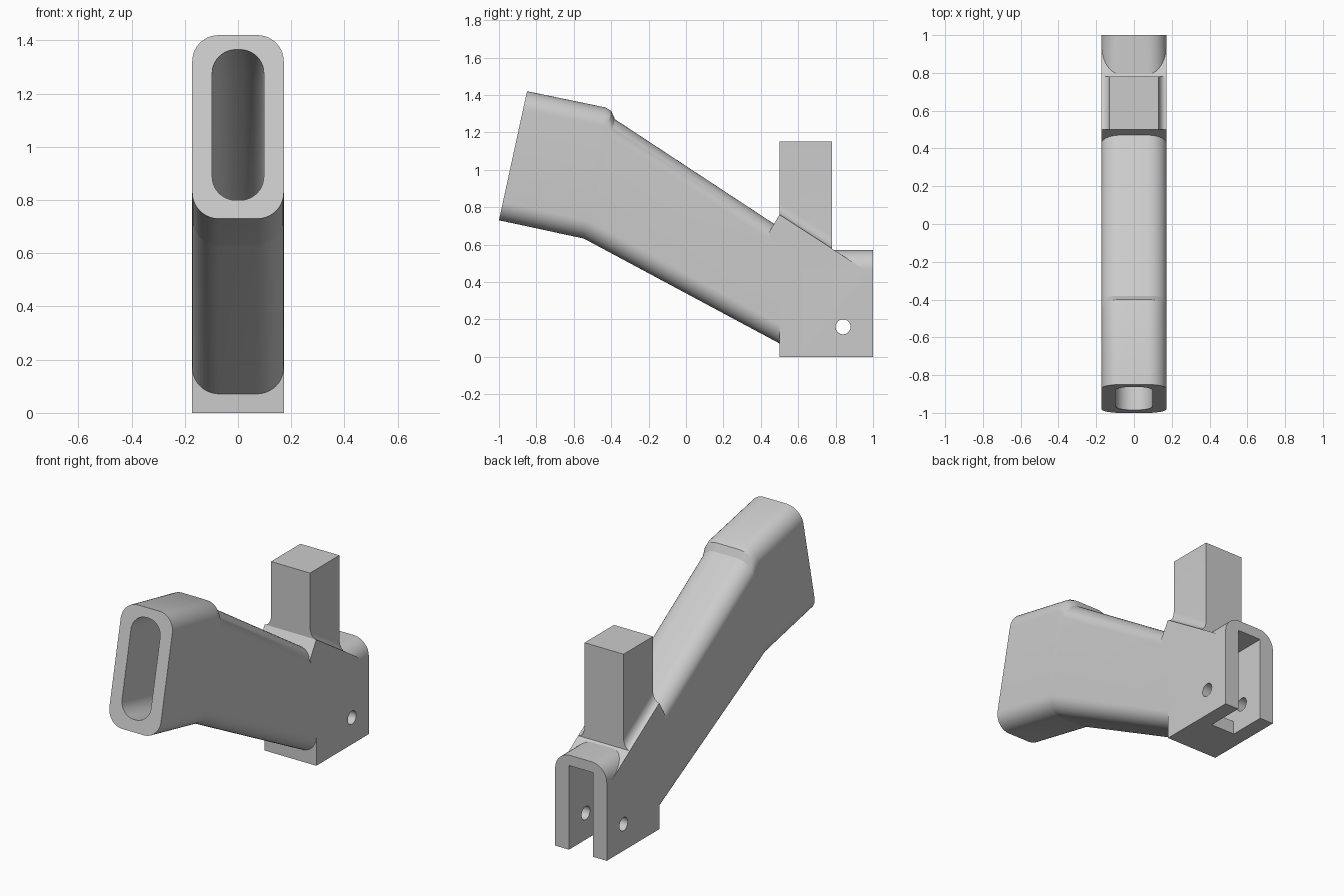
import bpy, bmesh, math
from mathutils import Vector

if "Cube" in bpy.data.objects:
    bpy.data.objects.remove(bpy.data.objects["Cube"])

HALF = 0.172   # half width of the body

grey = bpy.data.materials.new("plain_grey")
grey.use_nodes = True
grey.diffuse_color = (0.6, 0.6, 0.6, 1)
grey.node_tree.nodes["Principled BSDF"].inputs["Base Color"].default_value = grey.diffuse_color


def loft(name, rings):
    """Closed solid through rings with equal point counts."""
    bm = bmesh.new()
    loops = [[bm.verts.new(p) for p in ring] for ring in rings]
    n = len(loops[0])
    for a, b in zip(loops, loops[1:]):
        for i in range(n):
            j = (i + 1) % n
            bm.faces.new((a[i], a[j], b[j], b[i]))
    bm.faces.new(loops[0][::-1])
    bm.faces.new(loops[-1])
    bmesh.ops.recalc_face_normals(bm, faces=bm.faces)
    mesh = bpy.data.meshes.new(name)
    bm.to_mesh(mesh)
    bm.free()
    mesh.materials.append(grey)
    obj = bpy.data.objects.new(name, mesh)
    bpy.context.collection.objects.link(obj)
    return obj


def side_prism(name, profile, half):
    """Extrude a (y, z) profile across the width."""
    return loft(name, [[(x, y, z) for y, z in profile] for x in (-half, half)])


def box_profile(y0, y1, z0, z1):
    return [(y0, z0), (y1, z0), (y1, z1), (y0, z1)]


def section(bottom, top, half, radius, steps=10):
    """Rounded rectangle standing between two (y, z) points."""
    low, high = Vector((0, *bottom)), Vector((0, *top))
    up = (high - low).normalized()
    length = (high - low).length
    ring = []
    for k, (sx, sv) in enumerate(((1, 1), (-1, 1), (-1, 0), (1, 0))):
        cx = sx * (half - radius)
        cv = length - radius if sv else radius
        for i in range(steps + 1):
            a = math.pi / 2 * (k + i / steps)
            p = low + up * (cv + radius * math.sin(a))
            ring.append((cx + radius * math.cos(a), p.y, p.z))
    return ring


def tube(name, stations, half, radius):
    return loft(name, [section(b, t, half, radius) for b, t in stations])


def combine(target, tool, operation):
    mod = target.modifiers.new(operation.lower(), 'BOOLEAN')
    mod.operation, mod.solver, mod.object = operation, 'EXACT', tool
    bpy.context.view_layer.objects.active = target
    bpy.ops.object.modifier_apply(modifier=mod.name)
    bpy.data.objects.remove(tool)


# Bent outer tube with a rolled shoulder at the bend
body = tube("bent_grip_body", [
    ((-1.0, 0.73), (-0.85, 1.42)),
    ((-0.55, 0.633), (-0.43, 1.333)),
    ((-0.545, 0.631), (-0.40, 1.315)),
    ((-0.54, 0.629), (-0.38, 1.27)),
    ((0.54, 0.05), (0.54, 0.665)),
], HALF, 0.1)

# Rear block with its sloping top
block = side_prism("rear_block", [(0.5, 0), (1, 0), (1, 0.436), (0.5, 0.76),
                                  (0.44, 0.66), (0.5, 0.5)], HALF)

# Round-topped housing at the back
arch = [(-HALF, 0), (HALF, 0)]
for side in (1, -1):
    for i in range(11):
        a = math.pi / 2 * (i / 10 if side == 1 else 1 - i / 10)
        arch.append((side * (HALF - 0.1 + 0.1 * math.cos(a)), 0.47 + 0.1 * math.sin(a)))
housing = loft("rear_housing", [[(x, y, z) for x, z in arch] for y in (0.6, 1.0)])

# Upright post and the concave fillet where it meets the slope
post = side_prism("post", box_profile(0.5, 0.78, 0.4, 1.15), 0.13)
flare = HALF - 0.13
curve = [(HALF, -0.08)]
for i in range(9):
    a = math.pi / 2 * i / 8
    curve.append((HALF - flare * math.sin(a), 0.065 * (1 - math.cos(a))))
outline = curve + [(-x, h) for x, h in reversed(curve)]
fillet = loft("post_fillet", [[(x, y, z + h) for x, h in outline]
                              for y, z in ((0.5, 0.76), (0.78, 0.579))])

for part in (block, housing, post, fillet):
    combine(body, part, 'UNION')

# Hollow running through the bent tube
cavity = tube("cavity", [
    ((-1.034, 0.81), (-0.911, 1.377)),
    ((-0.53, 0.70), (-0.42, 1.265)),
    ((0.6, 0.095), (0.6, 0.545)),
], 0.097, 0.09)

# Slot open to the back, its open floor, and the cross pin hole
slot = side_prism("slot", box_profile(0.55, 1.1, 0.08, 0.507), 0.08)
floor_notch = side_prism("floor_notch", box_profile(0.77, 1.1, -0.1, 0.2), 0.08)
circle = [(0.84 + 0.04 * math.cos(t * math.pi / 16), 0.16 + 0.04 * math.sin(t * math.pi / 16))
          for t in range(32)]
pin_hole = side_prism("pin_hole", circle, 0.3)

for cutter in (cavity, slot, floor_notch, pin_hole):
    combine(body, cutter, 'DIFFERENCE')

# Smooth rounded areas, keep hard edges crisp
bpy.ops.object.select_all(action='DESELECT')
body.select_set(True)
bpy.context.view_layer.objects.active = body
bpy.ops.object.shade_smooth_by_angle(angle=math.radians(25))
